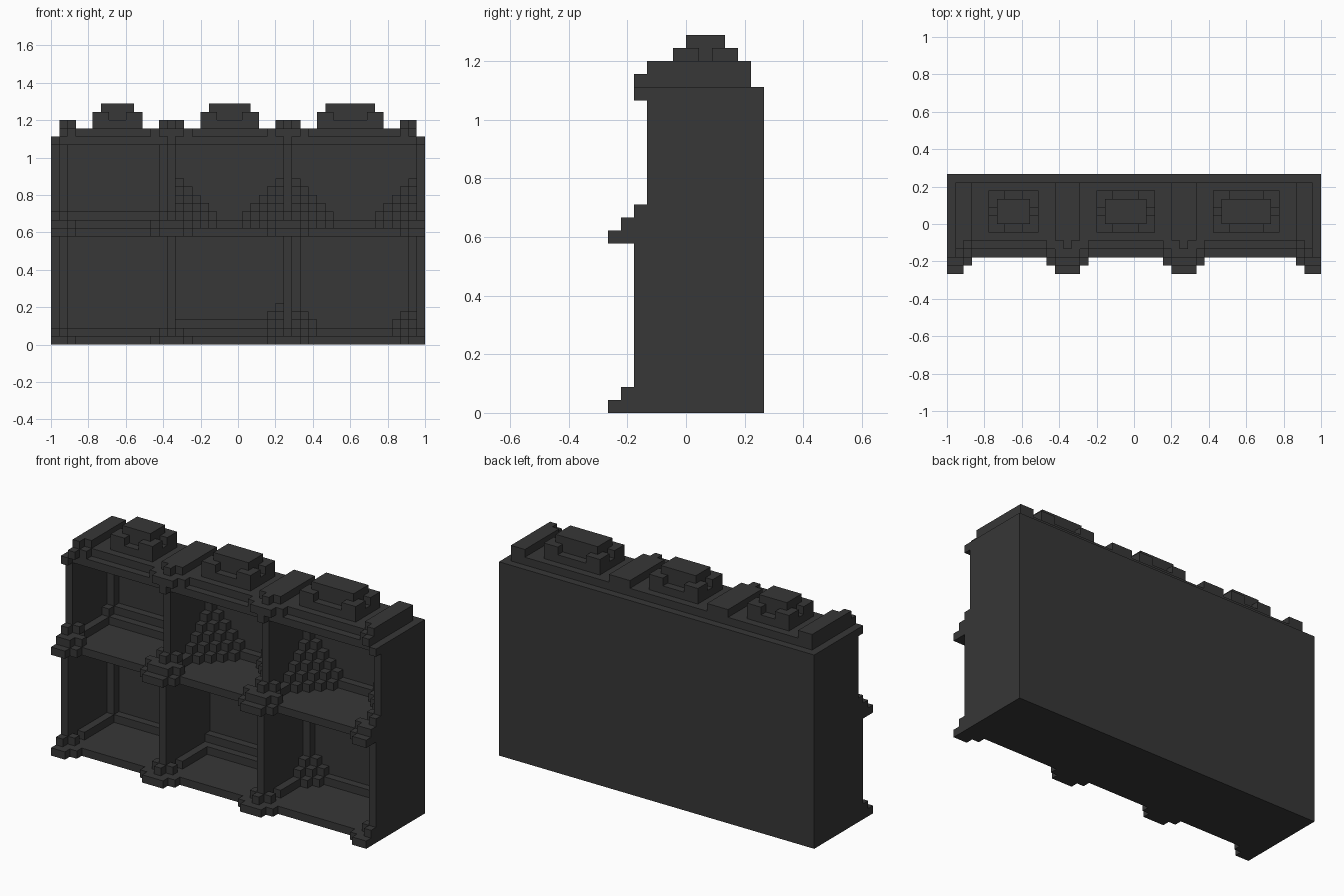
import bpy, bmesh
from mathutils import Matrix, Vector

if "Cube" in bpy.data.objects:
    bpy.data.objects.remove(bpy.data.objects["Cube"], do_unlink=True)

U = 2 / 45  # one block; the cabinet is 45 x 12 x 29 blocks

mat = bpy.data.materials.new("charcoal")
mat.use_nodes = True
col = (0.038, 0.038, 0.038, 1)
mat.diffuse_color = col
bsdf = next(n for n in mat.node_tree.nodes if n.type == 'BSDF_PRINCIPLED')
bsdf.inputs["Base Color"].default_value = col


def build(name, boxes):
    """Object from boxes given as x0, x1, y0, y1, z0, z1 in block units."""
    bm = bmesh.new()
    for x0, x1, y0, y1, z0, z1 in boxes:
        c = Vector(((x0 + x1) / 2 - 22.5, (y0 + y1) / 2 - 6, (z0 + z1) / 2)) * U
        size = ((x1 - x0) * U, (y1 - y0) * U, (z1 - z0) * U)
        bmesh.ops.create_cube(bm, size=1, matrix=Matrix.Translation(c) @ Matrix.Diagonal((*size, 1)))
    me = bpy.data.meshes.new(name)
    bm.to_mesh(me)
    bm.free()
    me.materials.append(mat)
    ob = bpy.data.objects.new(name, me)
    bpy.context.collection.objects.link(ob)
    return ob


PILLARS = (0.5, 14.5, 28.5, 44.5)


def span(c, half, lo=0, hi=45):
    return max(lo, c - half), min(hi, c + half)


# Carcass
build("back_panel", [(0, 45, 11, 12, 0, 25)])
build("bottom_board", [(0, 45, 2, 11, 0, 1)])
build("middle_shelf", [(0, 45, 2, 11, 13, 14)])
build("top_board", [(0, 45, 3, 11, 24, 25)])
build("top_cap", [(1, 44, 4, 11, 25, 26)])
for i, c in enumerate(PILLARS):
    build(f"upright_{i + 1}", [(*span(c, .5), 2, 11, 1, 13), (*span(c, .5), 3, 11, 14, 24)])

# Stepped brackets on the front edge: half width, y0, y1, z0, z1
FOOT = [(1.5, 0, 2, 0, 1), (2.5, 1, 2, 0, 1), (.5, 1, 2, 1, 2), (1.5, 2, 3, 1, 2)]
SHELF = [(1.5, 0, 2, 13, 14), (2.5, 1, 2, 13, 14), (1.5, 1, 3, 14, 15),
         (2.5, 2, 3, 14, 15), (.5, 2, 3, 15, 16), (1.5, 3, 4, 15, 16)]
for i, c in enumerate(PILLARS):
    for name, steps in (("foot_bracket", FOOT), ("shelf_bracket", SHELF)):
        build(f"{name}_{i + 1}", [(*span(c, h), *r) for h, *r in steps])
    # Crown bracket and the ridge running back over the cap
    build(f"crown_bracket_{i + 1}", [
        (*span(c, .5), 2, 3, 24, 25), (*span(c, 1.5, 1, 44), 2, 4, 25, 26),
        (*span(c, 2.5, 1, 44), 3, 4, 25, 26)])
    a, b = span(c, 1.5, 1, 44)
    if c in (0.5, 44.5):
        a, b = (1, 3) if c < 1 else (42, 44)
    na, nb = (1, 2) if c < 1 else (43, 44) if c > 44 else span(c, .5)
    build(f"top_ridge_{i + 1}", [(a, b, 4, 11, 26, 27), (na, nb, 3, 4, 26, 27)])

# Raised roof blocks, notched in the middle of each side
for i, (a, b) in enumerate(((5, 11), (18, 25), (32, 40))):
    boxes = [(a, b, 5, 10, 26, 27), (a + 1, b - 1, 6, 9, 27, 29)]
    for x0, x1 in ((a, a + 2), (b - 2, b)):
        boxes += [(x0, x1, 5, 6, 27, 28), (x0, x1, 9, 10, 27, 28)]
    for x in (a, b - 1):
        boxes += [(x, x + 1, 5, 7, 27, 28), (x, x + 1, 8, 10, 27, 28)]
    build(f"roof_block_{i + 1}", boxes)


def pile(wall, side, z, n):
    """Corner pyramid of block columns; side is +1 when it grows towards +x."""
    boxes = []
    for i in range(n):
        for j in range(n - i):
            x = wall + i if side > 0 else wall - 1 - i
            boxes.append((x, x + 1, 10 - j, 11 - j, z, z + n - i - j))
    return boxes


# Compartments: x0, x1, floor, left pile, right pile, back ledge steps, posts
CELLS = [
    ("lower_left", 1, 14, 1, 2, 0, 1, (1,)),
    ("lower_middle", 15, 28, 1, 2, 4, 2, ()),
    ("lower_right", 29, 44, 1, 4, 4, 1, (29, 43)),
    ("upper_left", 1, 14, 14, 3, 3, 2, (1, 13)),
    ("upper_middle", 15, 28, 14, 6, 6, 1, ()),
    ("upper_right", 29, 44, 14, 6, 6, 1, ()),
]
for name, x0, x1, z, left, right, steps, posts in CELLS:
    top = 13 if z == 1 else 24
    # Ledges along the back and both sides
    ledge = [(x0, x1, 10 - k, 11, z, z + steps - k) for k in range(steps)]
    ledge += [(x0, x0 + 1, 4, 11, z, z + 1), (x1 - 1, x1, 4, 11, z, z + 1)]
    build(f"{name}_ledge", ledge)
    build(f"{name}_corner_steps", pile(x0, 1, z, left) + pile(x1, -1, z, right))
    if posts:
        build(f"{name}_posts", [(p, p + 1, 10, 11, z, top) for p in posts])
    if z == 14:
        build(f"{name}_crown_moulding", [(x0, x1, 10, 11, 23.98, 24)])
